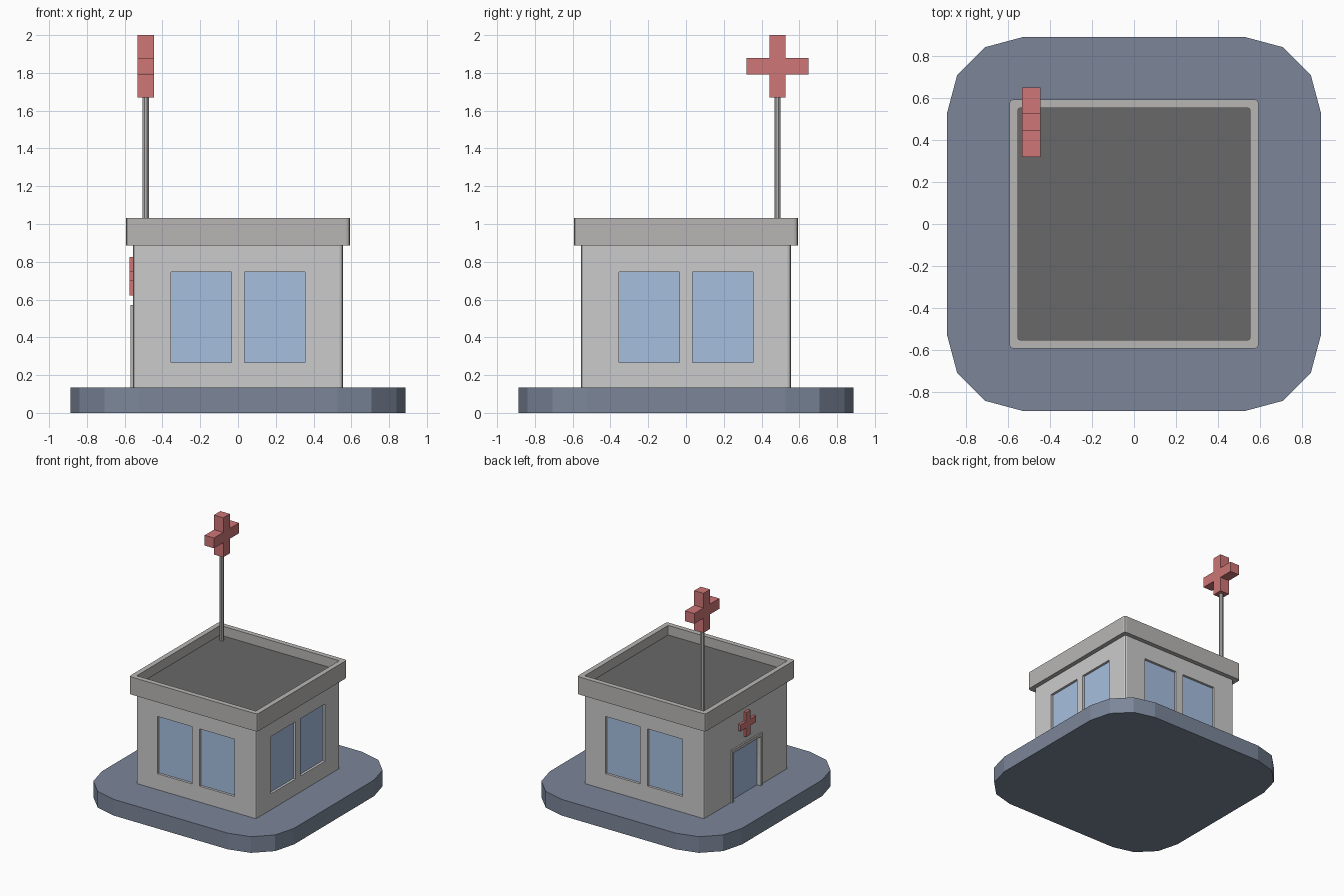
import bpy, bmesh
from math import sin, cos, pi
from mathutils import Matrix, Vector

if "Cube" in bpy.data.objects:
    bpy.data.objects.remove(bpy.data.objects["Cube"])


def material(name, rgb):
    m = bpy.data.materials.new(name)
    m.diffuse_color = (*rgb, 1)
    m.use_nodes = True
    m.node_tree.nodes["Principled BSDF"].inputs["Base Color"].default_value = m.diffuse_color
    return m


SLATE = material("slate", (0.20, 0.24, 0.32))
GLASS = material("glass", (0.38, 0.52, 0.74))
RED = material("red", (0.62, 0.18, 0.18))
TRIM = material("trim", (0.48, 0.47, 0.46))
DARK = material("roofing", (0.14, 0.14, 0.14))
WALL = material("wall", (0.75, 0.75, 0.75))


def finish(name, bm, mat=None):
    bmesh.ops.recalc_face_normals(bm, faces=bm.faces[:])
    me = bpy.data.meshes.new(name)
    bm.to_mesh(me)
    bm.free()
    ob = bpy.data.objects.new(name, me)
    bpy.context.collection.objects.link(ob)
    if mat:
        me.materials.append(mat)
    return ob


def rounded_square(half, r, seg):
    pts = []
    for q in range(4):
        cx = (half - r) * (1 if q in (0, 3) else -1)
        cy = (half - r) * (1 if q < 2 else -1)
        for i in range(seg + 1):
            a = (q + i / seg) * pi / 2
            pts.append((cx + r * cos(a), cy + r * sin(a)))
    return pts


def prism(name, pts, depth, matrix, mat=None):
    """Extrude a flat profile along its local z, then place it."""
    bm = bmesh.new()
    f = bm.faces.new([bm.verts.new((x, y, 0)) for x, y in pts])
    ext = bmesh.ops.extrude_face_region(bm, geom=[f])["geom"]
    bmesh.ops.translate(bm, vec=(0, 0, depth), verts=[v for v in ext if isinstance(v, bmesh.types.BMVert)])
    bm.transform(matrix)
    return finish(name, bm, mat)


def box(name, lo, hi, matrix=Matrix(), mat=None):
    lo, hi = Vector(lo), Vector(hi)
    bm = bmesh.new()
    bmesh.ops.create_cube(bm, size=1)
    bm.transform(matrix @ Matrix.Translation((lo + hi) / 2) @ Matrix.Diagonal((*(hi - lo), 1)))
    return finish(name, bm, mat)


def up(z):
    return Matrix.Translation((0, 0, z))


def facing_x(x, y, z):
    """Profile (u, v) -> (y, z), extruded towards +x."""
    return Matrix(((0, 0, 1, x), (1, 0, 0, y), (0, 1, 0, z), (0, 0, 0, 1)))


def cross(name, half, arm, depth, x, y, z):
    pts = []
    for i in range(4):
        for u, v in ((arm, arm), (arm, half), (-arm, half)):
            c, s = round(cos(i * pi / 2)), round(sin(i * pi / 2))
            pts.append((u * c - v * s, u * s + v * c))
    return prism(name, pts, depth, facing_x(x, y, z), RED)


# Paved base and wall block
prism("base", rounded_square(0.888, 0.36, 3), 0.135, Matrix(), SLATE)
walls = prism("walls", rounded_square(0.555, 0.018, 2), 0.755, up(0.135), WALL)

# Recessed windows on front, right and back
cutters = []
for side, turn in (("front", 0), ("right", 1), ("back", 2)):
    rot = Matrix.Rotation(turn * pi / 2, 4, "Z")
    for tag, x0, x1 in (("left", -0.355, -0.035), ("right", 0.035, 0.355)):
        cutters.append(box(f"{side}_{tag}_cutter", (x0, -0.6, 0.268), (x1, -0.53, 0.746), rot))
        box(f"{side}_{tag}_window", (x0, -0.535, 0.268), (x1, -0.525, 0.746), rot, GLASS)

# Door opening, glass and raised frame on the left side
cutters.append(box("door_cutter", (-0.6, -0.175, 0.10), (-0.53, 0.175, 0.545)))
box("door", (-0.535, -0.175, 0.135), (-0.525, 0.175, 0.545), mat=GLASS)
frame = [(-0.2, 0), (-0.2, 0.435), (0.2, 0.435), (0.2, 0),
         (0.175, 0), (0.175, 0.41), (-0.175, 0.41), (-0.175, 0)]
prism("door_frame", frame, 0.035, facing_x(-0.568, 0, 0.135), TRIM)

for c in cutters:
    c.hide_render = True
    c.hide_set(True)
    mod = walls.modifiers.new(c.name, "BOOLEAN")
    mod.operation = "DIFFERENCE"
    mod.solver = "EXACT"
    mod.object = c

# Parapet ring: outer and inner loops bridged top and bottom
bm = bmesh.new()
outer, inner = rounded_square(0.592, 0.018, 2), rounded_square(0.55, 0.006, 2)
rings = [[bm.verts.new((x, y, z)) for x, y in pts]
         for pts, z in ((outer, 0.885), (outer, 1.032), (inner, 1.032), (inner, 0.885))]
n = len(outer)
for a, b in zip(rings, rings[1:] + rings[:1]):
    for i in range(n):
        j = (i + 1) % n
        bm.faces.new((a[i], a[j], b[j], b[i]))
finish("parapet", bm, TRIM)
prism("roof_deck", rounded_square(0.552, 0.006, 2), 0.065, up(0.887), DARK)

# Sign pole and crosses
pole = [(0.018 * cos(i * pi / 4 + pi / 8), 0.018 * sin(i * pi / 4 + pi / 8)) for i in range(8)]
prism("sign_pole", pole, 0.725, Matrix.Translation((-0.488, 0.484, 0.95)), TRIM)
cross("roof_cross", 0.165, 0.043, 0.086, -0.531, 0.484, 1.835)
cross("door_cross", 0.102, 0.027, 0.022, -0.575, 0, 0.724)
